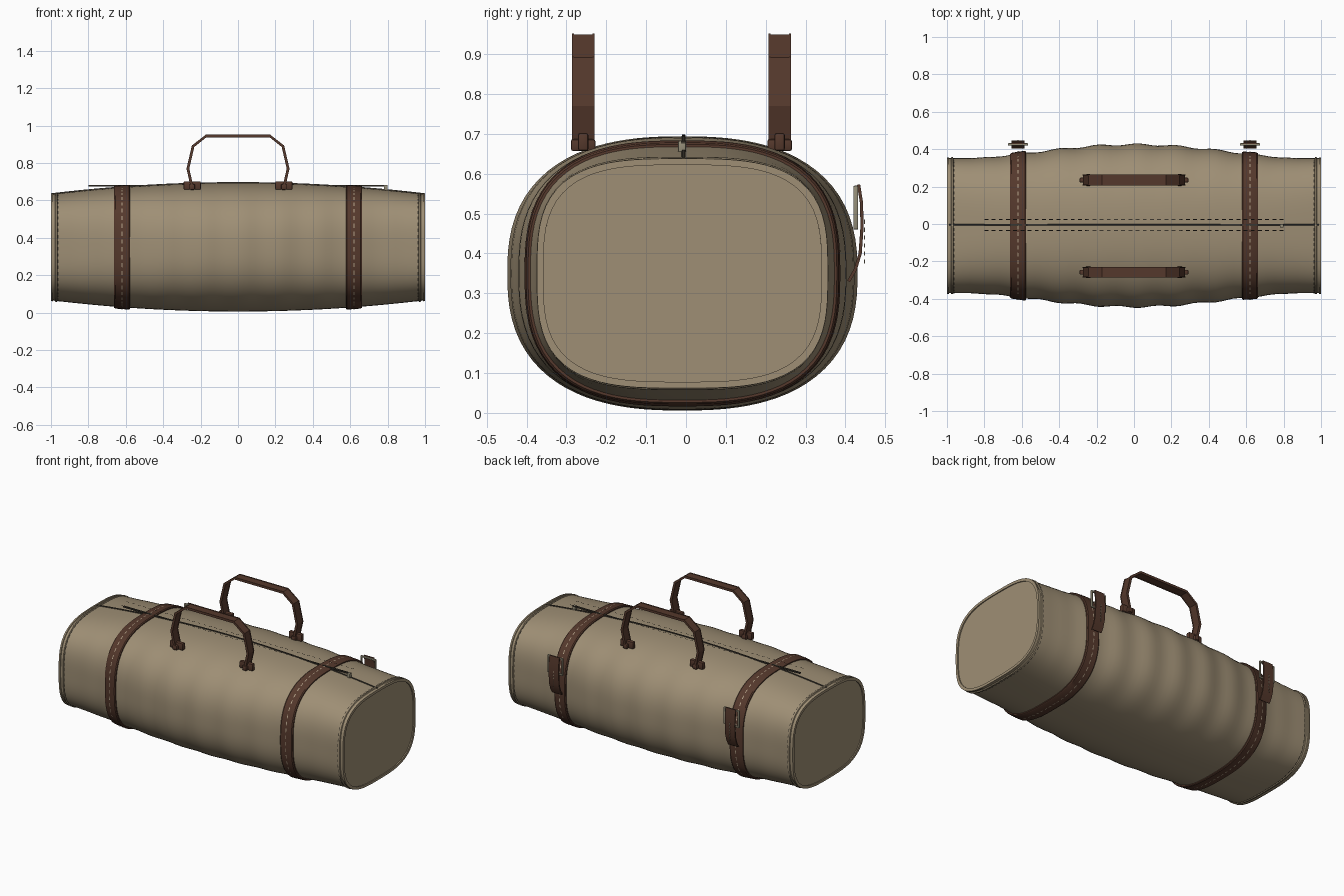
import bpy, bmesh, math
from mathutils import Vector

if "Cube" in bpy.data.objects:
    bpy.data.objects.remove(bpy.data.objects["Cube"])


def material(name, rgb):
    m = bpy.data.materials.new(name)
    m.diffuse_color = (*rgb, 1)
    m.use_nodes = True
    m.node_tree.nodes["Principled BSDF"].inputs["Base Color"].default_value = m.diffuse_color
    return m


CANVAS = material("canvas", (0.345, 0.275, 0.178))
LEATHER = material("brown leather", (0.09, 0.04, 0.025))
DARK = material("dark zip", (0.045, 0.038, 0.028))
THREAD = material("pale thread", (0.45, 0.36, 0.25))
METAL = material("dull metal", (0.30, 0.27, 0.19))


def finish(bm, name, mat, angle=35):
    bmesh.ops.recalc_face_normals(bm, faces=bm.faces)
    me = bpy.data.meshes.new(name)
    bm.to_mesh(me)
    bm.free()
    ob = bpy.data.objects.new(name, me)
    bpy.context.collection.objects.link(ob)
    me.materials.append(mat)
    bpy.context.view_layer.objects.active = ob
    ob.select_set(True)
    bpy.ops.object.shade_smooth_by_angle(angle=math.radians(angle))
    ob.select_set(False)
    return ob


def skin(x, t, off=0.0):
    """Point on the bag surface at station x and polar angle t."""
    u = min(abs(x) / 0.88, 1)
    bulge = 0.5 + 0.5 * math.cos(math.pi * u)
    ripple = 0.005 * math.sin(x * 30 + 1) * (1 - u ** 4)
    w = 0.361 + 0.074 * bulge ** 0.75 + ripple + off
    h = 0.344 - 0.06 * x * x + off
    n = 2.5 + 0.7 * x * x
    c, s = math.cos(t), math.sin(t)
    r = (abs(c / w) ** n + abs(s / h) ** n) ** (-1 / n)
    return Vector((x, -0.009 + r * c, 0.35 + r * s))


def loft(name, stations, mat, caps=False, closed=False, seg=96):
    """Skin rings given as (x, offset) pairs."""
    bm = bmesh.new()
    rings = [[bm.verts.new(skin(x, 2 * math.pi * i / seg, o)) for i in range(seg)]
             for x, o in stations]
    pairs = list(zip(rings, rings[1:]))
    if closed:
        pairs.append((rings[-1], rings[0]))
    for a, b in pairs:
        for i in range(seg):
            j = (i + 1) % seg
            bm.faces.new((a[i], a[j], b[j], b[i]))
    if caps:
        bm.faces.new(rings[0])
        bm.faces.new(rings[-1])
    return finish(bm, name, mat)


def ring_stitches(name, x, off, mat, count=60, half=0.0025):
    bm = bmesh.new()
    for i in range(count):
        a = 2 * math.pi * i / count
        b = a + 2 * math.pi * 0.55 / count
        bm.faces.new([bm.verts.new(skin(px, t, off)) for px, t in
                      ((x - half, a), (x + half, a), (x + half, b), (x - half, b))])
    return finish(bm, name, mat)


def box(name, centre, size, mat, bevel=0.0):
    bm = bmesh.new()
    bmesh.ops.create_cube(bm, size=1)
    for v in bm.verts:
        v.co = Vector([c + s * k for c, s, k in zip(centre, size, v.co)])
    if bevel:
        bmesh.ops.bevel(bm, geom=bm.edges[:], offset=bevel, segments=2,
                        profile=0.5, affect='EDGES')
    return finish(bm, name, mat)


def ribbon(name, path, centre, width, thick, place, mat):
    """Flat strip along a 2D path; place(a, b, side) gives the 3D point."""
    pts = [Vector(p) for p in path]
    bm = bmesh.new()
    rings = []
    for i, p in enumerate(pts):
        d = (pts[min(i + 1, len(pts) - 1)] - pts[max(i - 1, 0)]).normalized()
        nrm = Vector((-d.y, d.x)) * thick / 2
        rings.append([bm.verts.new(place(*(p + nrm * k), centre + s * width / 2))
                      for k, s in ((1, 1), (1, -1), (-1, -1), (-1, 1))])
    for a, b in zip(rings, rings[1:]):
        for i in range(4):
            j = (i + 1) % 4
            bm.faces.new((a[i], a[j], b[j], b[i]))
    bm.faces.new(rings[0])
    bm.faces.new(rings[-1])
    return finish(bm, name, mat, 20)


# Canvas body, with the end panels slightly set in
body = [(-1 + i / 32, 0) for i in range(65)]
loft("body", [(-0.993, -0.012), (-1, -0.012)] + body + [(1, -0.012), (0.993, -0.012)],
     CANVAS, caps=True)

for side in (-1, 1):
    # End piping and its stitching
    loft("end_piping", [(side * x, o) for x, o in
         ((0.966, 0), (0.969, 0.005), (0.976, 0.005), (0.979, 0))], CANVAS)
    loft("end_rim", [(side * x, o) for x, o in
         ((0.988, 0), (0.990, 0.004), (1.0, 0.004), (1.0, -0.004))], CANVAS)
    ring_stitches("end_stitches", side * 0.962, 0.0015, DARK, 70, 0.002)

    # Leather band around the bag
    x = side * 0.62
    loft("strap", [(x - 0.042, -0.012), (x - 0.042, 0.006), (x - 0.036, 0.010),
                   (x + 0.036, 0.010), (x + 0.042, 0.006), (x + 0.042, -0.012)],
         LEATHER, closed=True)
    ring_stitches("strap_stitches", x, 0.0115, THREAD)

    # Rear buckle frame and strap tail
    for k in (-1, 1):
        box("buckle_side", (x + k * 0.049, 0.426, 0.515), (0.010, 0.012, 0.11), METAL, 0.003)
        box("buckle_bar", (x, 0.426, 0.515 + k * 0.05), (0.10, 0.012, 0.010), METAL, 0.003)
    ribbon("strap_tail", [(0.408, 0.33), (0.425, 0.36), (0.437, 0.40), (0.442, 0.47),
                          (0.440, 0.53), (0.433, 0.573)], x, 0.07, 0.008,
           lambda a, b, s: Vector((s, a, b)), LEATHER)
    for i in range(6):
        box("tail_stitch", (x, 0.448, 0.38 + i * 0.02), (0.004, 0.003, 0.011), THREAD)

# Carry handles with their anchor tabs
arch = [(0.245, 0.67), (0.268, 0.77), (0.240, 0.89), (0.170, 0.945)]
arch = arch + [(-x, z) for x, z in reversed(arch)]
for y in (-0.258, 0.235):
    ribbon("handle", arch, y, 0.056, 0.010, lambda a, b, s: Vector((a, s, b)), LEATHER)
    for k in (-1, 1):
        ribbon("handle_edge", arch, y + k * 0.026, 0.005, 0.015,
               lambda a, b, s: Vector((a, s, b)), LEATHER)
        box("handle_tab", (k * 0.245, y, 0.68), (0.092, 0.026, 0.045), LEATHER, 0.006)
        box("handle_foot", (k * 0.245, y, 0.672), (0.03, 0.062, 0.03), LEATHER, 0.006)

# Zip seam along the crown
UP = math.pi / 2
bm = bmesh.new()
rows = []
for i in range(49):
    x = -1 + i / 24
    p = skin(x, UP)
    rows.append([bm.verts.new(p + Vector((0, dy + 0.003, dz)))
                 for dy, dz in ((-0.006, -0.004), (-0.004, 0.004), (0.004, 0.004), (0.006, -0.004))])
for a, b in zip(rows, rows[1:]):
    for i in range(3):
        bm.faces.new((a[i], a[i + 1], b[i + 1], b[i]))
finish(bm, "zip_seam", DARK)
box("zip_rail", (0, -0.006, 0.679), (1.6, 0.012, 0.007), DARK)
box("zip_pull", (0.79, -0.01, 0.668), (0.02, 0.02, 0.03), METAL, 0.004)

# Straight stitch rows on both sides of the zip
for y in (-0.035, 0.024):
    bm = bmesh.new()
    for i in range(42):
        x = -0.8 + i * 0.0385
        bm.faces.new([bm.verts.new((x + dx, y + dy, 0.698)) for dx, dy in
                      ((0, -0.002), (0.021, -0.002), (0.021, 0.002), (0, 0.002))])
    finish(bm, "zip_stitches", DARK)
